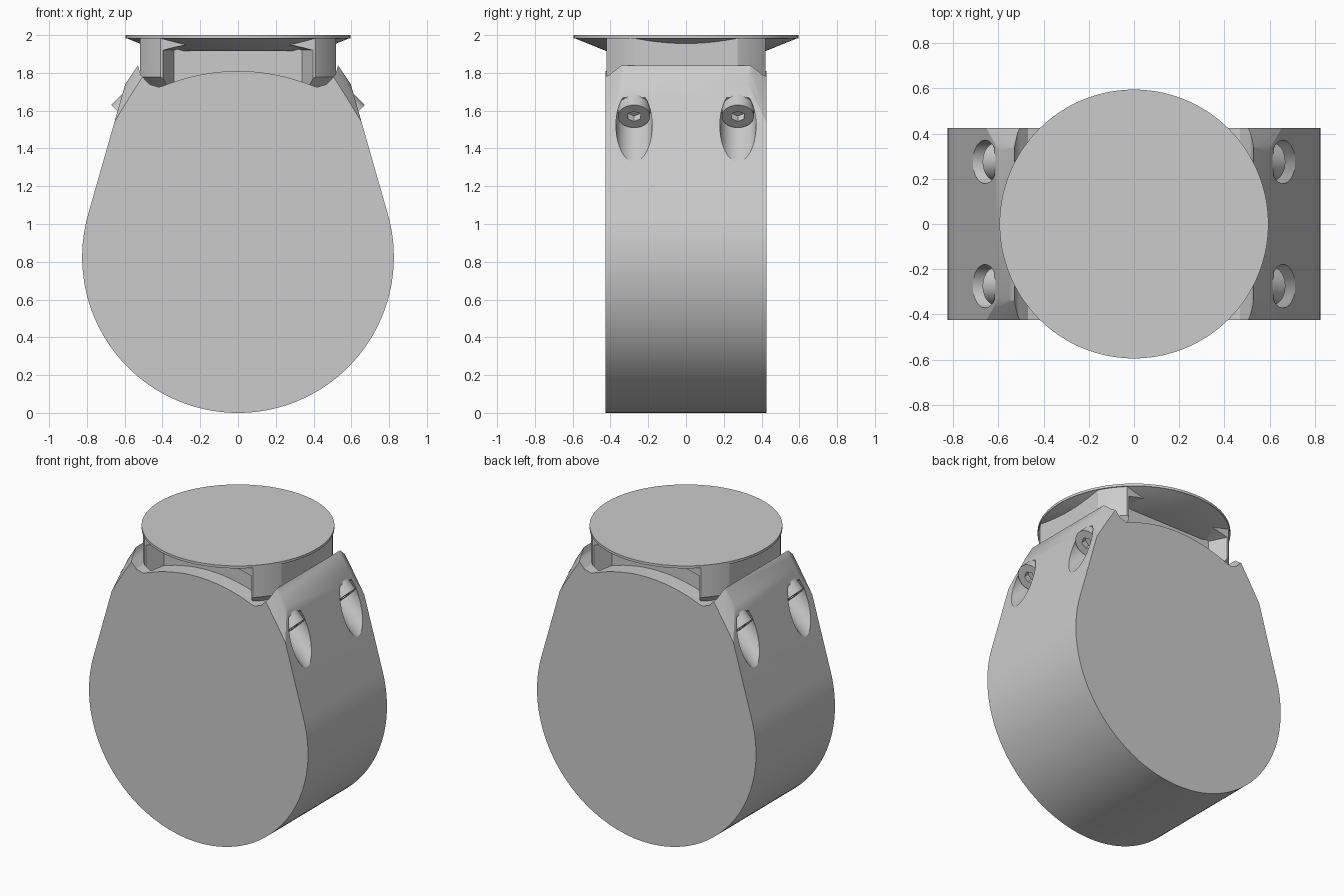
import bpy, bmesh, math
from mathutils import Vector, Matrix

if "Cube" in bpy.data.objects:
    bpy.data.objects.remove(bpy.data.objects["Cube"], do_unlink=True)

grey = bpy.data.materials.new("light grey")
grey.use_nodes = True
grey.diffuse_color = (0.6, 0.6, 0.6, 1)
grey.node_tree.nodes["Principled BSDF"].inputs["Base Color"].default_value = (0.6, 0.6, 0.6, 1)


def finish(name, bm):
    bmesh.ops.recalc_face_normals(bm, faces=bm.faces)
    mesh = bpy.data.meshes.new(name)
    bm.to_mesh(mesh)
    bm.free()
    mesh.materials.append(grey)
    ob = bpy.data.objects.new(name, mesh)
    bpy.context.collection.objects.link(ob)
    return ob


def loft(name, rings):
    """Skin matching closed rings of points and cap both ends."""
    bm = bmesh.new()
    loops = [[bm.verts.new(p) for p in ring] for ring in rings]
    n = len(loops[0])
    for a, b in zip(loops, loops[1:]):
        for i in range(n):
            j = (i + 1) % n
            bm.faces.new((a[i], a[j], b[j], b[i]))
    bm.faces.new(loops[0])
    bm.faces.new(loops[-1])
    return finish(name, bm)


def cone(name, base, axis, length, r1, r2, sides=96):
    bm = bmesh.new()
    axis = Vector(axis).normalized()
    place = Matrix.Translation(Vector(base) + axis * length / 2) @ axis.to_track_quat('Z', 'Y').to_matrix().to_4x4()
    bmesh.ops.create_cone(bm, cap_ends=True, segments=sides, radius1=r1, radius2=r2, depth=length, matrix=place)
    return finish(name, bm)


def boolean(ob, cutter, operation='DIFFERENCE'):
    mod = ob.modifiers.new("cut", 'BOOLEAN')
    mod.operation = operation
    mod.solver = 'EXACT'
    mod.object = cutter
    bpy.context.view_layer.objects.active = ob
    bpy.ops.object.modifier_apply(modifier=mod.name)
    bpy.data.objects.remove(cutter, do_unlink=True)


# Teardrop housing: round drum, tangent flanks, shoulders and an arched top
half_depth = 0.425
radius = 0.825
lean = math.radians(16)
steps = 96
profile = []
for i in range(steps + 1):
    a = math.pi - lean + (math.pi + 2 * lean) * i / steps
    profile.append((radius * math.cos(a), radius + radius * math.sin(a)))
shoulder = [(0.597, 1.74), (0.53, 1.84), (0.515, 1.79), (0.47, 1.74), (0.42, 1.725)]
arch = [(0.4 - 0.05 * i, 1.81 - 0.08 * (1 - i / 8) ** 2) for i in range(17)]
profile += shoulder + arch + [(-x, z) for x, z in reversed(shoulder)]
housing = loft("housing", [[(x, y, z) for x, z in profile] for y in (-half_depth, half_depth)])

# Conical rounding of the four upper corners
boolean(housing, cone("corner_cone", (0, 0, -0.1), (0, 0, 1), 2.1, 1.6, 0.55, 128), 'INTERSECT')

# Angled screws in their counterbores
for side in (-1, 1):
    for y in (-0.275, 0.275):
        face = Vector((side * 0.61, y, 1.57))
        out = Vector((side, 0, -1)).normalized()
        boolean(housing, cone("bore", face - out * 0.065, out, 0.5, 0.096, 0.096, 40))
        end = "left" if side > 0 else "right"
        screw = cone(f"screw_{end}_{'back' if y > 0 else 'front'}", face - out * 0.08, out, 0.08, 0.085, 0.085, 40)
        boolean(screw, cone("socket", face - out * 0.04, out, 0.1, 0.038, 0.038, 6))

# Neck: a round column trimmed to flat sides
neck = cone("neck", (0, 0, 1.68), (0, 0, 1), 0.31, 0.588, 0.588)
hx, hy = 0.52, 0.422
box = [(-hx, -hy), (hx, -hy), (hx, hy), (-hx, hy)]
boolean(neck, loft("neck_box", [[(x, y, z) for x, y in box] for z in (1.6, 2.1)]), 'INTERSECT')

# Foot of the neck is bevelled in to meet the notched housing top
boolean(neck, cone("foot_cone", (0, 0, 1.66), (0, 0, 1), 0.4, 0.47, 0.87), 'INTERSECT')


# Arched pockets with sloping ends, front and back
def pocket(width):
    top = [(width * (1 - i / 8), 1.975 - 0.055 * (1 - i / 8) ** 2) for i in range(17)]
    return [(-width, 1.6), (width, 1.6)] + top


for s in (-1, 1):
    boolean(neck, loft("pocket", [[(x, s * y, z) for x, z in pocket(w)]
                                  for y, w in ((0.31, 0.34), (0.45, 0.41), (0.7, 0.41))]))

# Swivel plate with a thin rim and a flared underside
cone("plate", (0, 0, 1.983), (0, 0, 1), 0.017, 0.595, 0.595, 128)
cone("plate_flare", (0, 0, 1.915), (0, 0, 1), 0.07, 0.42, 0.593, 128)

for ob in bpy.context.view_layer.objects:
    ob.select_set(ob.type == 'MESH')
bpy.context.view_layer.objects.active = housing
bpy.ops.object.shade_smooth_by_angle(angle=math.radians(28))
